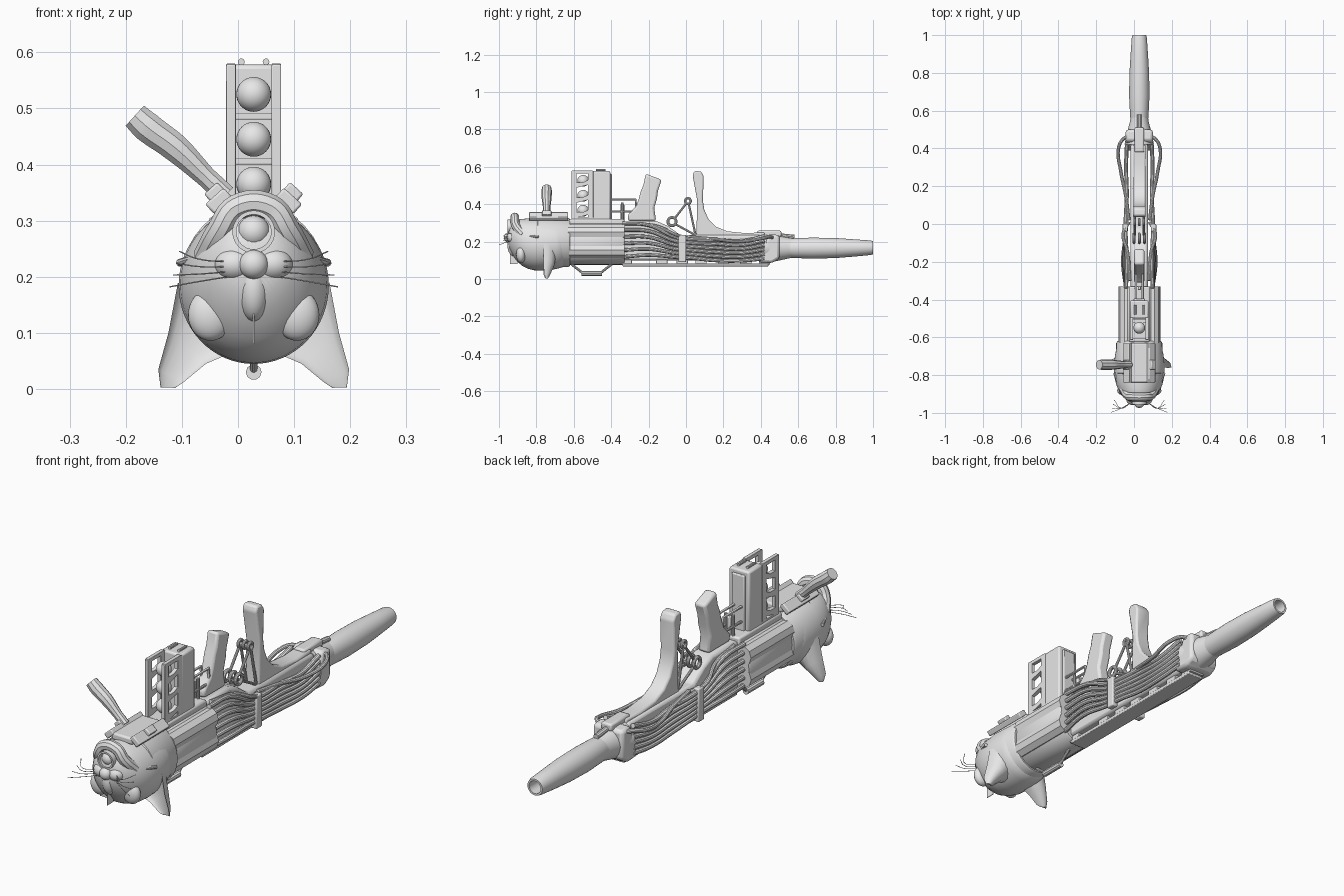
import bpy, bmesh, math
from mathutils import Vector, Matrix

cube = bpy.data.objects.get("Cube")
if cube:
    bpy.data.objects.remove(cube, do_unlink=True)

grey = bpy.data.materials.new("plain grey")
grey.use_nodes = True
grey.diffuse_color = (0.8, 0.8, 0.8, 1)
grey.node_tree.nodes["Principled BSDF"].inputs["Base Color"].default_value = grey.diffuse_color

C = 0.028          # x of the launcher's centre line
parts = []


def add(name, bm, bevel=0, subsurf=0):
    bmesh.ops.recalc_face_normals(bm, faces=bm.faces)
    me = bpy.data.meshes.new(name)
    bm.to_mesh(me)
    bm.free()
    return link(name, me, bevel, subsurf)


def link(name, me, bevel=0, subsurf=0):
    me.materials.clear()
    me.materials.append(grey)
    ob = bpy.data.objects.new(name, me)
    ob.location.x = C
    bpy.context.collection.objects.link(ob)
    if bevel:
        m = ob.modifiers.new("bevel", 'BEVEL')
        m.width, m.segments, m.limit_method = bevel, 2, 'ANGLE'
    if subsurf:
        ob.modifiers.new("smooth", 'SUBSURF').levels = subsurf
    parts.append(ob)
    return ob


def box(name, x, y, z, bevel=0.004, roll=0):
    bm = bmesh.new()
    lo, hi = Vector((x[0], y[0], z[0])), Vector((x[1], y[1], z[1]))
    bmesh.ops.create_cube(bm, size=1)
    size = Matrix.Diagonal((*(hi - lo), 1))
    bm.transform(Matrix.Translation((lo + hi) / 2) @ Matrix.Rotation(roll, 4, 'Y') @ size)
    return add(name, bm, bevel)


def ball(name, pos, radii):
    bm = bmesh.new()
    bmesh.ops.create_uvsphere(bm, u_segments=28, v_segments=16, radius=1)
    bm.transform(Matrix.Translation(pos) @ Matrix.Diagonal((*radii, 1)))
    return add(name, bm)


def prism(name, outline, x0, x1, bevel=0.005):
    """Side outline (y, z) given thickness across x."""
    bm = bmesh.new()
    face = bm.faces.new([bm.verts.new((x0, y, z)) for y, z in outline])
    out = bmesh.ops.extrude_face_region(bm, geom=[face])
    moved = [v for v in out["geom"] if isinstance(v, bmesh.types.BMVert)]
    bmesh.ops.translate(bm, verts=moved, vec=(x1 - x0, 0, 0))
    return add(name, bm, bevel)


def loft(name, rings, subsurf=0):
    bm = bmesh.new()
    rows = [[bm.verts.new(p) for p in ring] for ring in rings]
    n = len(rows[0])
    for a, b in zip(rows, rows[1:]):
        for i in range(n):
            bm.faces.new((a[i], a[(i + 1) % n], b[(i + 1) % n], b[i]))
    bm.faces.new(rows[0])
    bm.faces.new(rows[-1][::-1])
    return add(name, bm, 0, subsurf)


def body(name, sections, n=32, subsurf=0):
    """Elliptical sections along y: (y, half width, bottom, top)."""
    angles = [math.tau * i / n for i in range(n)]
    return loft(name, [[(rx * math.cos(a), y, (lo + hi) / 2 + (hi - lo) / 2 * math.sin(a))
                        for a in angles] for y, rx, lo, hi in sections], subsurf)


def tube(name, pts, radius, scales=None, curved=True, closed=False):
    cu = bpy.data.curves.new(name, 'CURVE')
    cu.dimensions, cu.bevel_depth, cu.bevel_resolution = '3D', radius, 3
    cu.resolution_u, cu.use_fill_caps = 6, True
    sp = cu.splines.new('BEZIER' if curved else 'POLY')
    items = sp.bezier_points if curved else sp.points
    items.add(len(pts) - 1)
    for i, (item, p) in enumerate(zip(items, pts)):
        item.co = p if curved else (*p, 1)
        item.radius = scales[i] if scales else 1
        if curved:
            item.handle_left_type = item.handle_right_type = 'AUTO'
    sp.use_cyclic_u = closed
    tmp = bpy.data.objects.new(name + " path", cu)
    bpy.context.collection.objects.link(tmp)
    dg = bpy.context.evaluated_depsgraph_get()
    me = bpy.data.meshes.new_from_object(tmp.evaluated_get(dg))
    bpy.data.objects.remove(tmp, do_unlink=True)
    return link(name, me)


def ring(name, y, z, r, thick, half):
    """Upright bushing whose axis runs along x."""
    pts = [(0, y + r * math.cos(a), z + r * math.sin(a)) for a in [math.tau * i / 20 for i in range(20)]]
    for x in (-half, 0, half):
        tube(name, [(x, p[1], p[2]) for p in pts], thick, curved=False, closed=True)


# Upside-down cat head
body("head", [(-.62, .118, .068, .315), (-.69, .13, .052, .322), (-.78, .138, .04, .326),
              (-.85, .126, .05, .325), (-.90, .102, .085, .32), (-.935, .07, .14, .30),
              (-.952, .035, .18, .26)], 32, 1)
body("head_collar", [(-.80, .118, .07, .322), (-.79, .128, .064, .33), (-.63, .122, .064, .325), (-.62, .115, .07, .32)])
ball("nose", (0, -.95, .222), (.026, .024, .026))
ball("nose_bridge", (0, -.915, .18), (.03, .04, .06))
tube("chin", [(-.085, -.87, .235), (-.058, -.91, .285), (-.03, -.915, .323),
              (.03, -.915, .323), (.058, -.91, .285), (.085, -.87, .235)], .024)
body("mouth_barrel", [(-.80, .038, .242, .318), (-.955, .038, .242, .318),
                      (-.955, .031, .249, .311), (-.90, .031, .249, .311)])
ball("loaded_ball", (0, -.925, .28), (.029, .029, .029))
box("face_seam", (-.0015, .0015), (-.94, -.90), (.08, .20), 0)
for s in (-1, 1):
    ball("muzzle_cheek", (s * .034, -.925, .222), (.036, .034, .03))
    ball("eye", (s * .077, -.882, .132), (.04, .026, .046))
    tube("brow_line", [(s * .045, -.93, .235), (s * .09, -.88, .235), (s * .132, -.79, .225)], .007)
    for k in range(4):
        z = .2 + .009 * k
        tube("whisker", [(s * .045, -.945, z), (s * .095, -.975, z + .004 * k - .008),
                         (s * (.15 - .006 * k), -.998 + .022 * k, z + .012 * k - .018)], .0012)
    # Ear: crescent rings between an outer and an inner edge point
    ear = []
    for (xo, zo), (xi, zi), y, d in [((.135, .19), (.05, .06), -.76, .065),
                                     ((.152, .10), (.085, .045), -.762, .058),
                                     ((.17, .035), (.125, .012), -.76, .034),
                                     ((.166, .003), (.14, .002), -.75, .012)]:
        row = []
        for i in range(16):
            a = math.tau * i / 16
            t = .5 + .5 * math.cos(a)
            dy = d * math.sin(a) if i <= 8 else -d * .3 * math.sin(a)
            row.append((s * (xi + (xo - xi) * t), y + dy, zi + (zo - zi) * t))
        ear.append(row)
    loft("ear", ear)
    # Top rails beside the front handle
    box("top_rail", (s * .062 - .022, s * .062 + .022), (-.84, -.63), (.323, .347), .004, s * math.radians(42))
    box("rail_clip", (s * .066 - .016, s * .066 + .016), (-.77, -.72), (.33, .362), .004, s * math.radians(42))
box("top_plate", (-.05, .05), (-.84, -.63), (.315, .345), .008)

# Front handle
tube("front_handle", [(-.05, -.745, .345), (-.085, -.745, .378), (-.14, -.745, .43),
                      (-.19, -.745, .467), (-.212, -.745, .487)], .027, [.75, .72, .98, 1.05, .95])

# Main cylinder with side pods and top panel
body("main_cylinder", [(-.64, .10, .08, .31), (-.63, .106, .076, .315), (-.34, .106, .076, .315), (-.33, .10, .08, .31)])
for s in (-1, 1):
    tube("side_pod", [(s * .065, -.63, .155), (s * .065, -.33, .155)], .046, curved=False)
    tube("upper_pod", [(s * .066, -.63, .25), (s * .066, -.33, .25)], .044, curved=False)
box("magazine_well", (-.055, .055), (-.625, -.33), (.27, .322), .008)

# Underside grab bar
tube("underside_bar", [(0, -.56, .03), (0, -.45, .03)], .014, curved=False)
for a, b in ((-.62, -.55), (-.39, -.46)):
    tube("underside_strut", [(0, a, .085), (0, b, .03)], .007, curved=False)

# Magazine: solid back column, open front cage with balls
box("magazine_column", (-.049, .049), (-.50, -.405), (.31, .578), .008)
box("magazine_spine", (-.03, .03), (-.42, -.395), (.31, .56))
box("magazine_floor", (-.049, .049), (-.61, -.49), (.31, .33), .002)
for s in (-1, 1):
    x0, x1 = sorted((s * .032, s * .049))
    box("cage_front_post", (x0, x1), (-.613, -.585), (.31, .578), .002)
    box("cage_back_post", (x0, x1), (-.525, -.495), (.31, .578), .002)
    box("cage_top", (x0, x1), (-.61, -.50), (.563, .58), .002)
    tube("top_knob", [(s * .022, -.48, .583), (s * .022, -.43, .583)], .006, curved=False)
    for z in (.325, .405, .485):
        prism("cage_tooth", [(-.595, z), (-.51, z + .022), (-.51, z + .05), (-.55, z + .032), (-.595, z + .032)], x0, x1, 0)
for z in (.365, .445, .525):
    ball("magazine_ball", (0, -.55, z), (.031, .031, .031))
    box("cage_crossbar", (-.04, .04), (-.525, -.505), (z - .045, z - .033), .002)

# Trigger guard and pistol grip
for s in (-1, 1):
    tube("trigger_guard", [(s * .018, -.40, .425), (s * .018, -.27, .425), (s * .018, -.265, .38)], .006, curved=False)
    tube("guard_rail", [(s * .018, -.40, .36), (s * .018, -.27, .36)], .006, curved=False)
    tube("guard_post", [(s * .018, -.34, .31), (s * .018, -.34, .41)], .007, curved=False)
box("trigger", (-.008, .008), (-.35, -.33), (.31, .40))
prism("pistol_grip", [(-.31, .31), (-.31, .345), (-.27, .385), (-.255, .42), (-.24, .475), (-.228, .50),
                      (-.215, .563), (-.13, .53), (-.15, .47), (-.155, .43), (-.17, .38), (-.16, .31)], -.027, .027, .011)

# Receiver, shoulder rest and folding link
prism("receiver", [(-.34, .305), (-.16, .31), (-.10, .285), (-.03, .235), (.42, .235),
                   (.44, .11), (.40, .10), (-.34, .10)], -.046, .046, .012)
prism("shoulder_rest", [(.035, .555), (.045, .578), (.08, .575), (.095, .55), (.09, .42), (.098, .37),
                        (.12, .32), (.16, .28), (.22, .255), (.32, .245), (.42, .25), (.42, .2),
                        (.05, .2), (.056, .25), (.06, .42)], -.034, .034, .008)
ring("lower_bushing", -.075, .307, .022, .008, .028)
ring("upper_bushing", .01, .417, .015, .007, .024)
for s in (-1, 1):
    tube("fold_link", [(s * .024, -.06, .325), (s * .024, 0, .402)], .006, curved=False)
    tube("rest_link", [(s * .024, .015, .40), (s * .024, .05, .24)], .006, curved=False)
    tube("base_link", [(s * .024, -.06, .295), (s * .024, .05, .235)], .006, curved=False)

# Bottom rail with open slots
box("bottom_rail", (-.038, .038), (-.34, .44), (.068, .083), .003)
for y in (-.32, -.13, -.02, .08, .20, .32, .42):
    box("rail_post", (-.036, .036), (y - .03, y + .03), (.078, .105), .002)

# Flowing side pipes and their clamps
for s in (-1, 1):
    for i in range(6):
        tube("side_pipe", [(s * .07, -.34, .298 - .036 * i), (s * (.066 + .004 * i), -.2, .288 - .032 * i),
                           (s * .072, -.05, .222 - .021 * i), (s * .072, .03, .212 - .02 * i),
                           (s * .066, .15, .21 - .022 * i), (s * .07, .30, .203 - .021 * i),
                           (s * .066, .42, .23 - .024 * i)], .0105)
    tube("outer_cable", [(s * .055, .02, .225), (s * .07, .14, .215), (s * .098, .28, .2),
                         (s * .11, .40, .215), (s * .085, .45, .225), (s * .045, .47, .215)], .009)
    tube("front_cable", [(s * .05, -.3, .30), (s * .062, -.15, .28), (s * .085, -.05, .235), (s * .055, .01, .22)], .009)
    box("pipe_clamp", (s * .076 - .014, s * .076 + .014), (-.04, .0), (.09, .235), .005)

# Rear funnel, top latch and hollow tail tube
prism("pipe_socket", [(.385, .09), (.44, .24), (.50, .235), (.50, .11), (.46, .085)], -.072, .072, .014)
body("rear_funnel", [(.42, .078, .085, .24), (.48, .066, .095, .235), (.54, .05, .108, .222), (.57, .045, .115, .218)])
box("rear_latch", (-.026, .026), (.38, .51), (.225, .258), .008)
tube("latch_pin", [(0, .48, .235), (0, .58, .225)], .012, curved=False)
body("tail_tube", [(.50, .043, .118, .212), (.58, .049, .112, .219), (.68, .054, .109, .221), (.80, .052, .112, .219),
                   (.90, .046, .12, .212), (.985, .04, .128, .206), (1, .036, .131, .202),
                   (1, .028, .139, .194), (.93, .028, .139, .194)])

# Smooth shading with sharp edges kept
bpy.ops.object.select_all(action='DESELECT')
for ob in parts:
    ob.select_set(True)
bpy.context.view_layer.objects.active = parts[0]
bpy.ops.object.shade_smooth_by_angle(angle=math.radians(35))
